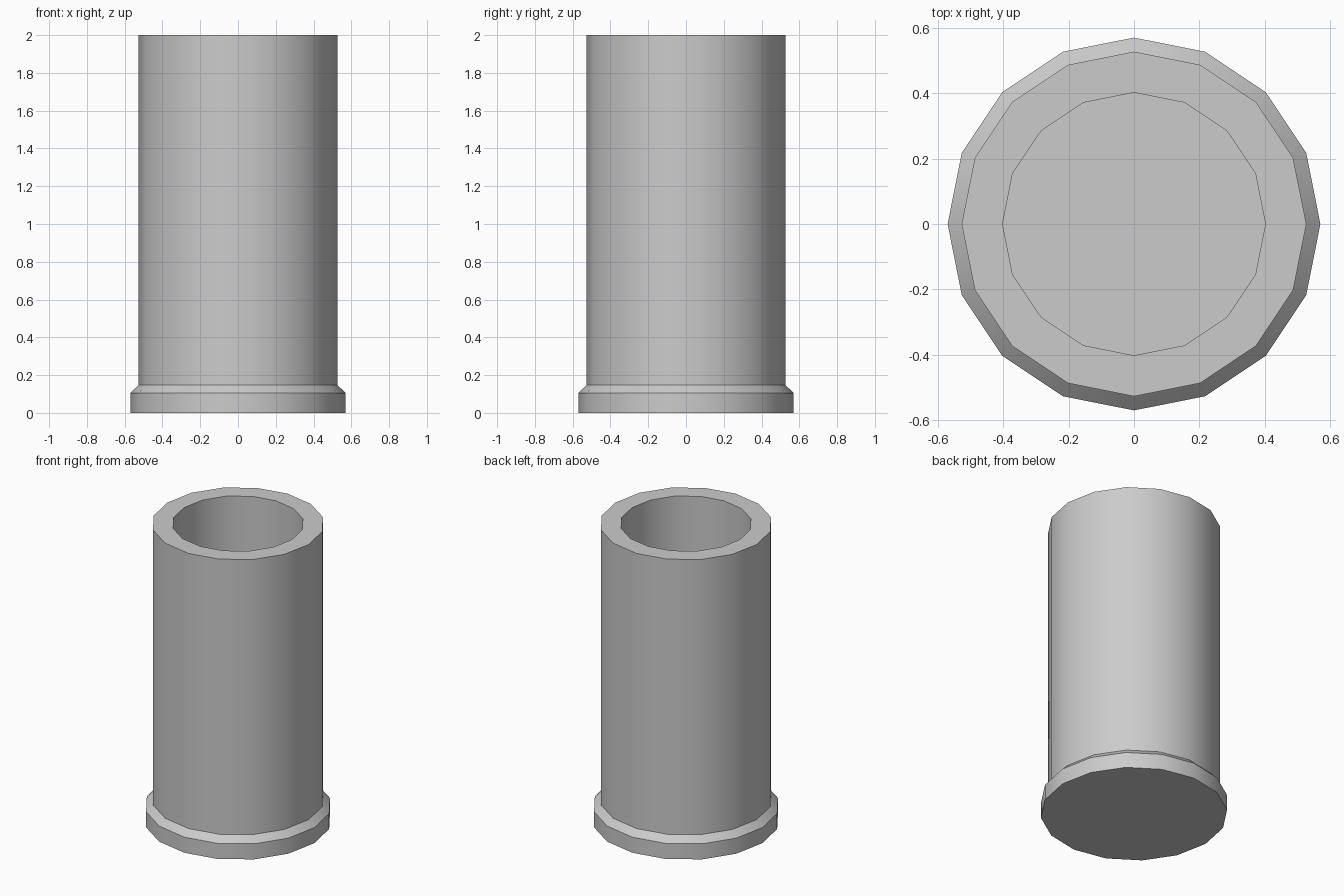
import bpy, bmesh, math

if "Cube" in bpy.data.objects:
    bpy.data.objects.remove(bpy.data.objects["Cube"])

SIDES = 16
# Profile (radius, z): outer foot, chamfer, body, rim, inner wall, inner floor
profile = [(0.57, 0), (0.57, 0.105), (0.527, 0.147), (0.527, 2.0),
           (0.402, 2.0), (0.402, 0.125)]

bm = bmesh.new()
rings = [[bm.verts.new((r * math.cos(2 * math.pi * i / SIDES),
                        r * math.sin(2 * math.pi * i / SIDES), z))
          for i in range(SIDES)] for r, z in profile]

# Walls between neighbouring rings
for a, b in zip(rings, rings[1:]):
    for i in range(SIDES):
        j = (i + 1) % SIDES
        bm.faces.new((a[i], a[j], b[j], b[i]))

# Closed underside and inner floor
bm.faces.new(rings[0][::-1])
bm.faces.new(rings[-1])
bmesh.ops.recalc_face_normals(bm, faces=bm.faces)

mesh = bpy.data.meshes.new("hollow_cylinder")
bm.to_mesh(mesh)
bm.free()
cup = bpy.data.objects.new("hollow_cylinder", mesh)
bpy.context.collection.objects.link(cup)

# Smooth round walls, crisp rims
bpy.context.view_layer.objects.active = cup
cup.select_set(True)
bpy.ops.object.shade_smooth_by_angle(angle=math.radians(30))
